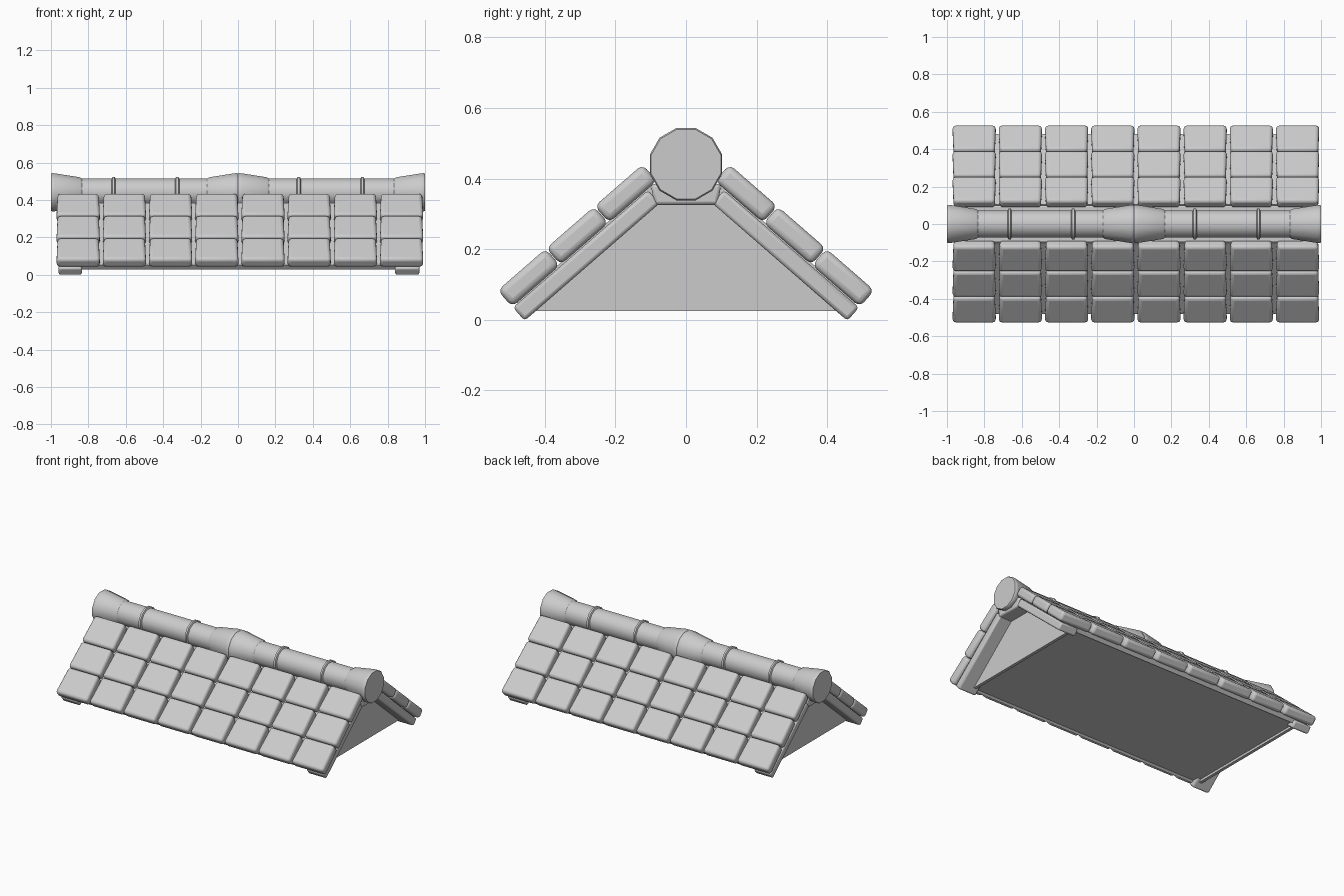
import bpy, bmesh, math
from mathutils import Matrix, Vector

cube = bpy.data.objects.get("Cube")
if cube:
    bpy.data.objects.remove(cube, do_unlink=True)

stone = bpy.data.materials.new("light_grey")
stone.use_nodes = True
GREY = (0.6, 0.6, 0.6, 1)
stone.diffuse_color = GREY
stone.node_tree.nodes["Principled BSDF"].inputs["Base Color"].default_value = GREY

PITCH = math.radians(41)
COS, SIN = math.cos(PITCH), math.sin(PITCH)


def finish(name, bm, bevel=0, segments=2, angle=35):
    bmesh.ops.recalc_face_normals(bm, faces=bm.faces)
    mesh = bpy.data.meshes.new(name)
    bm.to_mesh(mesh)
    bm.free()
    mesh.materials.append(stone)
    ob = bpy.data.objects.new(name, mesh)
    bpy.context.collection.objects.link(ob)
    if bevel:
        mod = ob.modifiers.new("soft_edges", "BEVEL")
        mod.width, mod.segments = bevel, segments
        mod.limit_method = "ANGLE"
    bpy.ops.object.select_all(action="DESELECT")
    ob.select_set(True)
    bpy.context.view_layer.objects.active = ob
    bpy.ops.object.shade_smooth_by_angle(angle=math.radians(angle))
    return ob


def add_box(bm, x, s, d, taper=1, side=1):
    """Box given by x range, range s up the slope and range d off the slope.
    side 1 is the front slope, -1 the back slope."""
    verts = bmesh.ops.create_cube(bm, size=1)["verts"]
    for v in verts:
        if v.co.y > 0:
            v.co.x *= taper
        px = (x[0] + x[1]) / 2 + v.co.x * (x[1] - x[0])
        ps = (s[0] + s[1]) / 2 + v.co.y * (s[1] - s[0])
        pd = (d[0] + d[1]) / 2 + v.co.z * (d[1] - d[0])
        v.co = Vector((px, side * (ps * COS - pd * SIN), ps * SIN + pd * COS))


def prism(name, x, outline, bevel=0):
    """Extrude a (y, z) outline along x."""
    bm = bmesh.new()
    face = bm.faces.new([bm.verts.new((x[0], y, z)) for y, z in outline])
    out = bmesh.ops.extrude_face_region(bm, geom=[face])["geom"]
    moved = [g for g in out if isinstance(g, bmesh.types.BMVert)]
    bmesh.ops.translate(bm, verts=moved, vec=(x[1] - x[0], 0, 0))
    return finish(name, bm, bevel)


def trapezoid(low, high, d):
    """Symmetric outline between two heights, bounded by the slopes at offset d."""
    a, b = [(d - z * COS) / SIN for z in (low, high)]
    return [(-a, low), (a, low), (b, high), (-b, high)]


# Both slopes: tiles, the bed under them and the end rafters
ROW, COLUMN = 0.182, 0.247
for side, label in ((1, "front"), (-1, "back")):
    tiles = bmesh.new()
    for row in range(3):
        for col in range(8):
            cx = 0.01 + (col - 3.5) * COLUMN
            s = -0.348 + row * ROW
            add_box(tiles, (cx - 0.116, cx + 0.116), (s, s + ROW - 0.002),
                    (0.351, 0.413), 0.95, side)
    finish(label + "_roof_tiles", tiles, 0.018, 3, 50)

    bed = bmesh.new()
    add_box(bed, (-0.92, 0.93), (-0.33, 0.17), (0.325, 0.355), 1, side)
    finish(label + "_tile_bed", bed)

    rafters = bmesh.new()
    for x in ((-0.96, -0.835), (0.84, 0.97)):
        add_box(rafters, x, (-0.347, 0.16), (0.298, 0.348), 1, side)
    finish(label + "_end_rafters", rafters, 0.01)

# Solid roof core with a gable panel at each end
prism("roof_core", (-0.86, 0.86), trapezoid(0.04, 0.34, 0.33))
for label, x in (("right", (-0.88, -0.86)), ("left", (0.86, 0.88))):
    prism(label + "_gable_panel", x, trapezoid(0.025, 0.34, 0.318))

# Beam that carries the ridge
prism("ridge_beam", (-0.96, 0.97),
      [(-0.09, 0.325), (0.09, 0.325), (0.1, 0.385), (-0.1, 0.385)], 0.01)


def lathe(name, profile, sides=12):
    """Turn an (x, radius) profile round the ridge axis."""
    bm = bmesh.new()
    rings = []
    for x, r in profile:
        ring = []
        for i in range(sides):
            a = math.tau * (i + 0.5) / sides
            ring.append(bm.verts.new((x, r * math.cos(a), 0.441 + r * math.sin(a))))
        rings.append(ring)
    for a, b in zip(rings, rings[1:]):
        for i in range(sides):
            j = (i + 1) % sides
            bm.faces.new((a[i], a[j], b[j], b[i]))
    bm.faces.new(rings[0])
    bm.faces.new(rings[-1])
    return finish(name, bm, 0, 1, 40)


# Ridge roll: two mirrored halves, each with flared ends, a tube and two bands
FLARE = [(0, 0.102), (0.006, 0.106), (0.02, 0.105), (0.155, 0.083), (0.165, 0.076)]
for sign, label in ((-1, "right"), (1, "left")):
    lathe(label + "_ridge_tube", [(sign * 0.1, 0.076), (sign * 0.9, 0.076)])
    lathe(label + "_ridge_centre_flare", [(sign * x, r) for x, r in FLARE])
    lathe(label + "_ridge_end_flare", [(sign * (1 - x), r) for x, r in FLARE])
    for part, x in (("inner", 0.325), ("outer", 0.665)):
        lathe(label + "_" + part + "_ridge_band",
              [(sign * x + dx, r) for dx, r in
               ((-0.012, 0.074), (-0.006, 0.085), (0.006, 0.085), (0.012, 0.074))])
